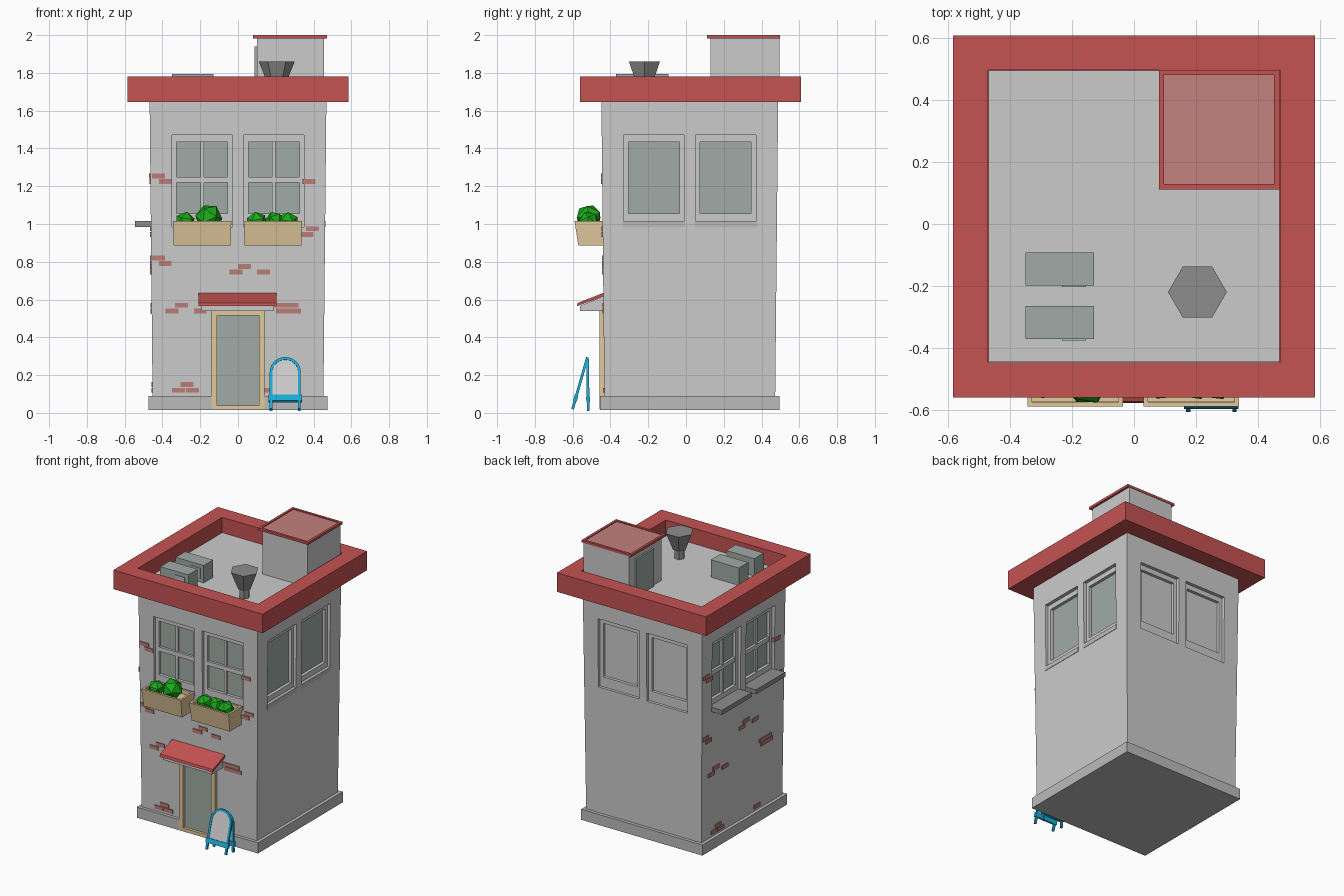
import bpy, bmesh, math
from mathutils import Matrix, Vector

if "Cube" in bpy.data.objects:
    bpy.data.objects.remove(bpy.data.objects["Cube"])

CY = 0.02  # building centre in y


def material(name, r, g, b):
    m = bpy.data.materials.new(name)
    m.diffuse_color = (r, g, b, 1)
    m.use_nodes = True
    m.node_tree.nodes["Principled BSDF"].inputs["Base Color"].default_value = m.diffuse_color
    return m


RED = material("red", .56, .085, .085)
PINK = material("pale_red", .55, .22, .21)
TAN = material("tan", .75, .58, .33)
BLUE = material("blue", .01, .42, .70)
GREEN = material("green", .01, .40, .01)
BRICK = material("brick", .5, .2, .18)
GLASS = material("glass", .35, .41, .38)
DARK = material("dark_grey", .27, .27, .27)
STONE = material("stone", .5, .5, .5)


def finish(name, bm, mat=None, matrix=None):
    bmesh.ops.recalc_face_normals(bm, faces=bm.faces[:])
    if matrix:
        bm.transform(matrix)
    me = bpy.data.meshes.new(name)
    bm.to_mesh(me)
    bm.free()
    ob = bpy.data.objects.new(name, me)
    bpy.context.collection.objects.link(ob)
    if mat:
        me.materials.append(mat)
    return ob


def boxes(name, items, mat=None, matrix=None):
    """One mesh of boxes, each (x0, x1, y0, y1, z0, z1)."""
    bm = bmesh.new()
    for x0, x1, y0, y1, z0, z1 in items:
        m = Matrix.Translation(((x0 + x1) / 2, (y0 + y1) / 2, (z0 + z1) / 2)) \
            @ Matrix.Diagonal((x1 - x0, y1 - y0, z1 - z0, 1))
        bmesh.ops.create_cube(bm, size=1, matrix=m)
    return finish(name, bm, mat, matrix)


def loft(name, rings, mat=None, matrix=None):
    """Skin through rings of points, capped at both ends."""
    bm = bmesh.new()
    vs = [[bm.verts.new(p) for p in r] for r in rings]
    n = len(vs[0])
    for a, b in zip(vs, vs[1:]):
        for i in range(n):
            j = (i + 1) % n
            bm.faces.new((a[i], a[j], b[j], b[i]))
    bm.faces.new(vs[0][::-1])
    bm.faces.new(vs[-1])
    return finish(name, bm, mat, matrix)


def rect(x0, x1, y0, y1, z):
    return [(x0, y0, z), (x1, y0, z), (x1, y1, z), (x0, y1, z)]


def square(h, z, cx=0, cy=CY):
    return rect(cx - h, cx + h, cy - h, cy + h, z)


def ngon(cx, cy, r, z, n=6):
    return [(cx + r * math.cos(i * 2 * math.pi / n), cy + r * math.sin(i * 2 * math.pi / n), z)
            for i in range(n)]


def side(k):
    """Turns front-wall coordinates (outward = -y) onto wall k: front, right, back, left."""
    return Matrix.Translation((0, CY, 0)) @ Matrix.Rotation(k * math.pi / 2, 4, 'Z')


# Walls, plinth, cornice, roof
walls = loft("walls", [square(.452, .06), square(.468, 1.66)])
plinth = loft("plinth", [square(.475, .015), square(.475, .09)], STONE)
loft("cornice", [square(.585, 1.645, cy=.025), square(.585, 1.78, cy=.025),
                 square(.472, 1.78, cy=.025), square(.472, 1.66, cy=.025)], RED)
loft("roof_floor", [square(.471, 1.65, cy=.025), square(.471, 1.672, cy=.025)])


# Window and door recesses
def cut(target, name, items_by_side):
    bpy.context.view_layer.objects.active = target
    for k, items in items_by_side:
        cutter = boxes(name, items, None, side(k))
        cutter.hide_render = True
        mod = target.modifiers.new("cut", 'BOOLEAN')
        mod.object, mod.operation, mod.solver = cutter, 'DIFFERENCE', 'EXACT'
        bpy.ops.object.modifier_apply(modifier=mod.name)
        bpy.data.objects.remove(cutter)


WX = (-.19, .19)
W, Z0, Z1 = .16, .985, 1.47
openings = [(c - W, c + W, -.6, -.415, Z0, Z1) for c in WX]
doorway = (-.14, .14, -.6, -.44, .02, .54)
cut(walls, "recess_cutter", [(0, openings + [doorway])] + [(k, openings) for k in (1, 2, 3)])
cut(plinth, "doorway_cutter", [(0, [doorway])])

# Windows on all four walls
for k, wall in enumerate(("front", "right", "back", "left")):
    for c, pos in zip(WX, ("a", "b")):
        g, b, t = .135, 1.055, 1.435
        bars = [(c - W, c - g, -.442, -.41, Z0, Z1), (c + g, c + W, -.442, -.41, Z0, Z1),
                (c - g, c + g, -.442, -.41, t, Z1), (c - g, c + g, -.442, -.41, Z0, b)]
        if wall in ("front", "left"):
            bars += [(c - g, c + g, -.438, -.41, 1.22, 1.25),
                     (c - .009, c + .009, -.434, -.41, b, t)]
        boxes(f"{wall}_window_frame_{pos}", bars, None, side(k))
        boxes(f"{wall}_window_glass_{pos}", [(c - g, c + g, -.421, -.41, b, t)],
              None if wall == "back" else GLASS, side(k))
        if wall in ("right", "left"):
            out = -.545 if wall == "left" else -.464
            boxes(f"{wall}_sill_{pos}", [(c - .165, c + .165, out, -.43, .985, 1.017)],
                  DARK if wall == "left" else STONE, side(k))

# Loose bricks: same pattern on front and left walls
BRICKS = [(-.42, 1.255), (-.385, 1.225), (.375, 1.225), (.395, .975), (.365, .945),
          (-.42, .82), (-.385, .79), (.035, .775), (-.01, .745), (.135, .745),
          (-.3, .57), (-.35, .54), (-.2, .54), (.22, .57), (.285, .57), (.235, .54),
          (.3, .54), (-.27, .15), (-.315, .12), (-.24, .12), (.165, .12)]
for k, wall in ((0, "front"), (3, "left")):
    items = []
    for u, z in BRICKS:
        d = .452 + .01 * (z - .06)
        items.append((u - .034, u + .034, -d - .006, -d + .02, z - .013, z + .013))
    boxes(f"{wall}_bricks", items, BRICK, side(k))

# Door with frame
boxes("door_frame", [(-.14, -.11, -.478, -.43, .02, .54), (.11, .14, -.478, -.43, .02, .54),
                     (-.11, .11, -.478, -.43, .515, .54), (-.11, .11, -.478, -.43, .02, .04)],
      TAN, side(0))
boxes("door_glass", [(-.11, .11, -.458, -.43, .04, .515)], GLASS, side(0))


# Awning over the door: side profiles stretched along x
def extrude_x(name, x0, x1, yz, mat=None):
    loft(name, [[(x, y, z) for y, z in yz] for x in (x0, x1)], mat)


extrude_x("awning_support", -.195, .19, [(-.56, .54), (-.42, .54), (-.42, .625), (-.56, .567)])
extrude_x("awning_roof", -.21, .205, [(-.578, .565), (-.425, .622), (-.425, .64), (-.573, .582)], RED)

# Flower boxes and plants
for i, c in enumerate((-.19, .185)):
    x0, x1 = c - .155, c + .155
    loft(f"flower_box_{i}", [rect(x0 + .005, x1 - .005, -.57, -.435, .885),
                             rect(x0, x1, -.59, -.435, 1.015),
                             rect(x0 + .015, x1 - .015, -.575, -.45, 1.015),
                             rect(x0 + .015, x1 - .015, -.573, -.45, .985)], TAN)
PLANTS = [(-.28, 1.01, .056), (-.155, 1.035, .073), (.1, 1.01, .057), (.195, 1.012, .056),
          (.265, 1.01, .057)]
for i, (x, z, r) in enumerate(PLANTS):
    bm = bmesh.new()
    bmesh.ops.create_icosphere(bm, subdivisions=1, radius=r)
    finish(f"plant_{i}", bm, GREEN, Matrix.Translation((x, -.515, z))
           @ Matrix.Rotation(.5 + i, 4, (.4, .3, 1)))

# Rooftop stair house
boxes("stair_house", [(.1, .455, .13, .495, 1.66, 1.987)])
loft("stair_house_roof", [rect(.08, .47, .112, .498, 1.983), rect(.08, .47, .112, .498, 2),
                          rect(.097, .453, .129, .481, 2), rect(.097, .453, .129, .481, 1.992)], RED)
boxes("stair_house_roof_panel", [(.097, .453, .129, .481, 1.985, 1.994)], PINK)
boxes("stair_house_door", [(.088, .11, .23, .43, 1.67, 1.94)], GLASS)

# Air units and vent
for i, y in enumerate((-.145, -.318)):
    boxes(f"air_unit_{i}", [(-.35, -.13, y - .053, y + .053, 1.665, 1.795)], GLASS)
    boxes(f"air_unit_grille_{i}", [(-.232, -.155, y - .058, y, 1.695, 1.77)], STONE)
loft("roof_vent", [ngon(.205, -.22, r, z) for r, z in
                   ((.035, 1.665), (.035, 1.735), (.045, 1.735), (.095, 1.86))], DARK)

# Folding pavement sign: two arched frames hinged at the top
HW, R_IN, DROP, TH = .082, .068, .285, .007
arc = [math.pi * i / 12 for i in range(13)]


def arch(r, bottom):
    pts = [(r * math.cos(a), -HW + r * math.sin(a)) for a in arc]
    return [(r, bottom)] + pts + [(-r, bottom)]


for name, tilt in (("front", -16), ("back", 1)):
    m = Matrix.Translation((.25, -.522, .294)) @ Matrix.Rotation(math.radians(tilt), 4, 'X')
    outer, inner = arch(HW, -DROP), arch(R_IN, -DROP)
    loft(f"sign_{name}_frame", [[(p[0], -TH, p[1]), (q[0], -TH, q[1]), (q[0], TH, q[1]), (p[0], TH, p[1])]
                                for p, q in zip(outer, inner)], BLUE, m)
    boxes(f"sign_{name}_rail", [(-.088, .088, -.01, .01, -.24, -.208)], BLUE, m)
    panel = arch(R_IN + .002, -.215)
    loft(f"sign_{name}_board", [[(x, y, z) for x, z in panel] for y in (-.003, .003)], None, m)
